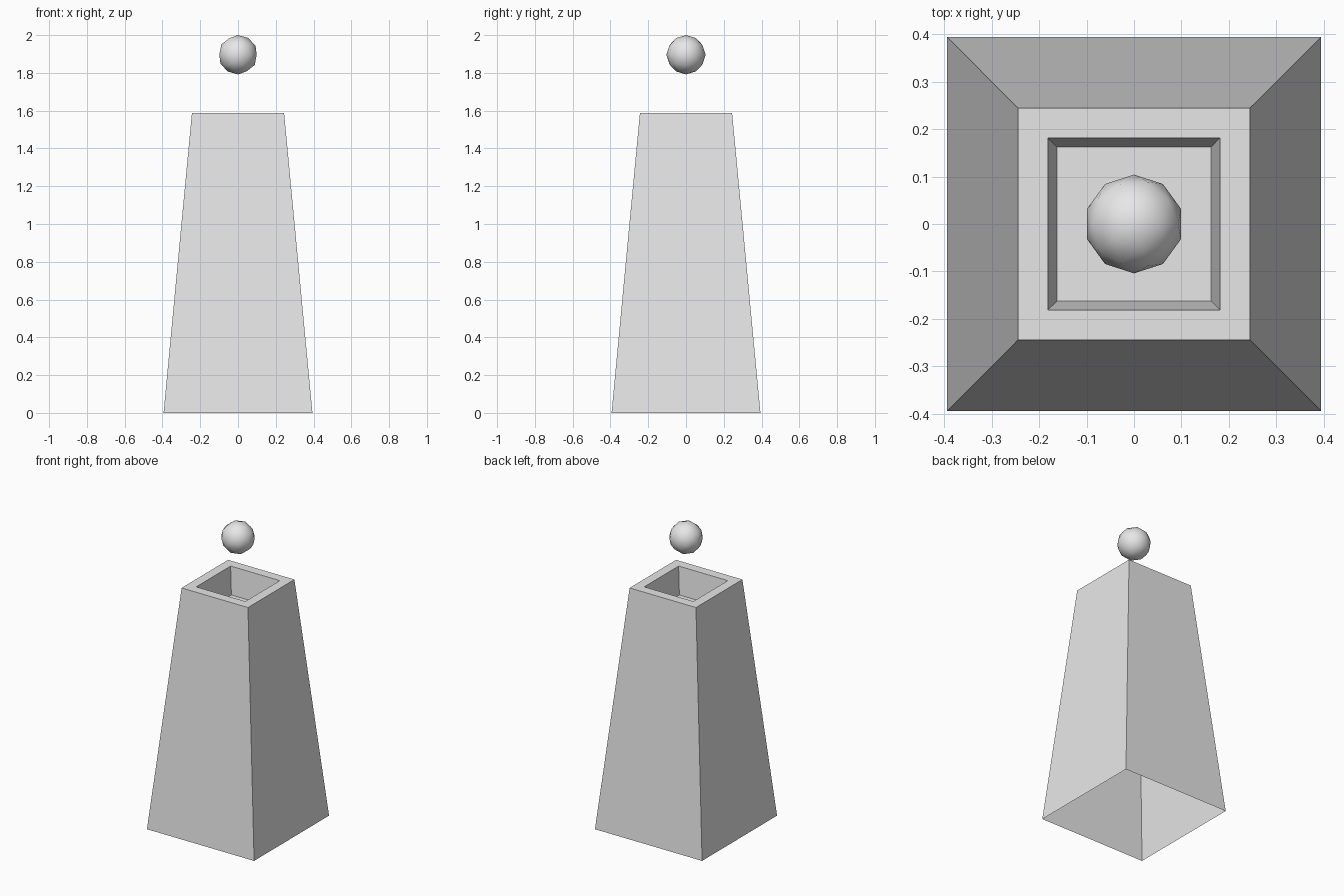
import bpy, bmesh

cube = bpy.data.objects.get("Cube")
if cube:
    bpy.data.objects.remove(cube, do_unlink=True)

# Single light grey material
grey = bpy.data.materials.new("light_grey")
grey.use_nodes = True
colour = (0.8, 0.8, 0.8, 1.0)
grey.diffuse_color = colour
grey.node_tree.nodes["Principled BSDF"].inputs["Base Color"].default_value = colour


def add_object(name, bm):
    mesh = bpy.data.meshes.new(name)
    bm.to_mesh(mesh)
    bm.free()
    mesh.materials.append(grey)
    obj = bpy.data.objects.new(name, mesh)
    bpy.context.collection.objects.link(obj)
    return obj


# Tapered tower: square rings from the open base, over the rim, into the recess
rings = [(0.394, 0.0), (0.244, 1.587), (0.181, 1.587), (0.162, 1.407)]
corners = [(-1, -1), (1, -1), (1, 1), (-1, 1)]
bm = bmesh.new()
loops = [[bm.verts.new((x * half, y * half, z)) for x, y in corners]
         for half, z in rings]
for low, high in zip(loops, loops[1:]):
    for i in range(4):
        j = (i + 1) % 4
        bm.faces.new((low[i], low[j], high[j], high[i]))
bm.faces.new(loops[-1])  # recess floor
add_object("tower", bm)

# Smooth low-poly ball floating above the recess
radius = 0.104
bm = bmesh.new()
bmesh.ops.create_icosphere(bm, subdivisions=2, radius=radius)
bmesh.ops.translate(bm, verts=bm.verts, vec=(0, 0, 2.0 - radius))
for face in bm.faces:
    face.smooth = True
add_object("floating_ball", bm)
